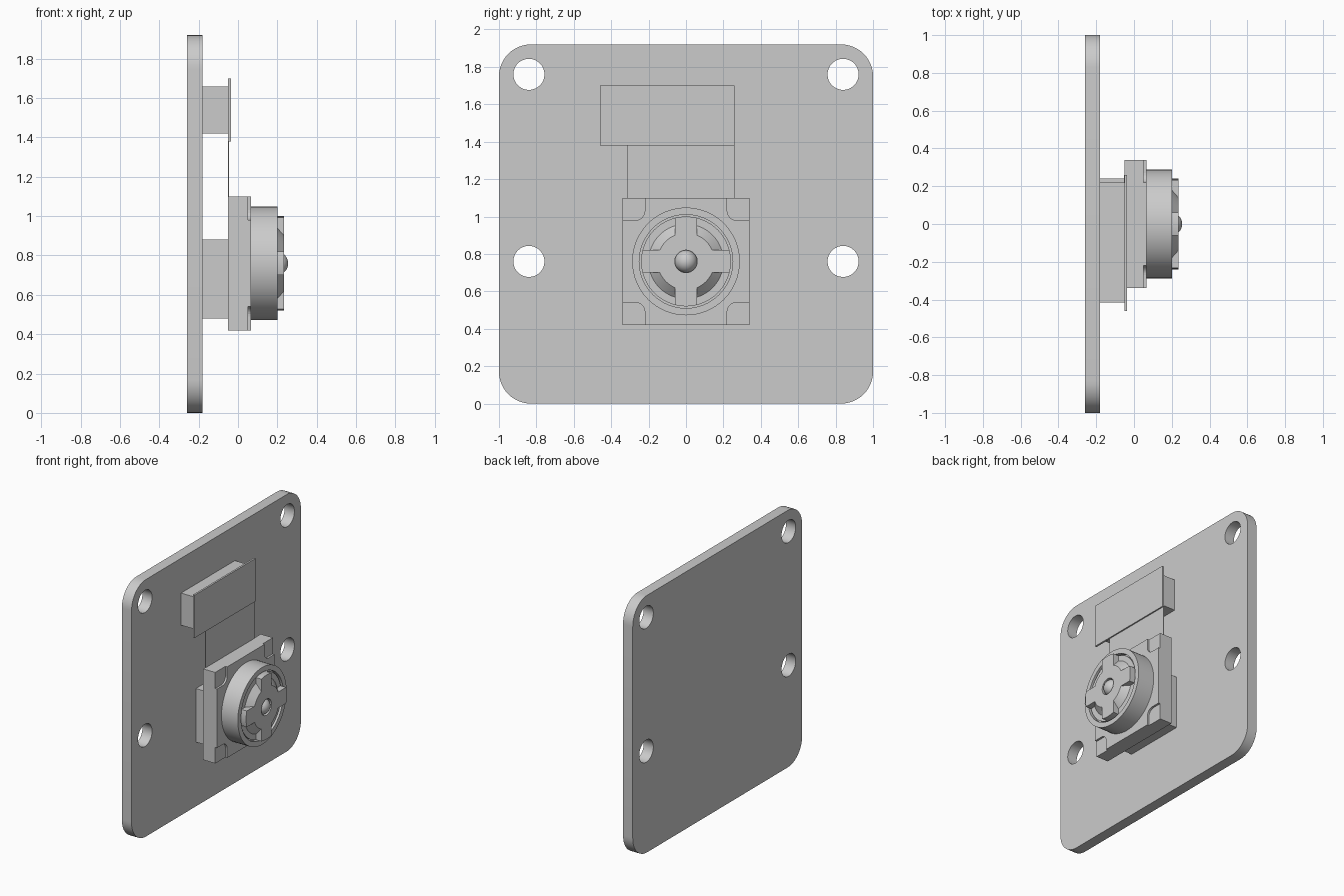
import bpy, bmesh, math
from mathutils import Matrix

cube = bpy.data.objects.get("Cube")
if cube:
    bpy.data.objects.remove(cube, do_unlink=True)

grey = bpy.data.materials.new("light grey")
grey.use_nodes = True
COLOUR = (0.6, 0.6, 0.6, 1)
grey.diffuse_color = COLOUR
grey.node_tree.nodes["Principled BSDF"].inputs["Base Color"].default_value = COLOUR

AXIS_Z = 0.76  # height of the lens axis


def finish(name, bm, smooth=False):
    bmesh.ops.recalc_face_normals(bm, faces=bm.faces)
    mesh = bpy.data.meshes.new(name)
    bm.to_mesh(mesh)
    bm.free()
    mesh.materials.append(grey)
    obj = bpy.data.objects.new(name, mesh)
    bpy.context.collection.objects.link(obj)
    if smooth:
        bpy.ops.object.select_all(action="DESELECT")
        obj.select_set(True)
        bpy.context.view_layer.objects.active = obj
        bpy.ops.object.shade_smooth_by_angle(angle=math.radians(30))
    return obj


def arc(cy, cz, r, start, end, steps=10):
    angles = [math.radians(start + (end - start) * i / steps) for i in range(steps + 1)]
    return [(cy + r * math.cos(a), cz + r * math.sin(a)) for a in angles]


def slab(name, outline, x0, x1, smooth=False):
    """Extrude a (y, z) outline along x."""
    bm = bmesh.new()
    face = bm.faces.new([bm.verts.new((x0, y, z)) for y, z in outline])
    new = bmesh.ops.extrude_face_region(bm, geom=[face])["geom"]
    verts = [v for v in new if isinstance(v, bmesh.types.BMVert)]
    bmesh.ops.translate(bm, verts=verts, vec=(x1 - x0, 0, 0))
    return finish(name, bm, smooth)


def box(name, x, y, z):
    return slab(name, [(y[0], z[0]), (y[1], z[0]), (y[1], z[1]), (y[0], z[1])], *x)


def lathe(name, profile, steps=64):
    """Spin an (x, radius) profile about the lens axis."""
    bm = bmesh.new()
    verts = [bm.verts.new((x, r, AXIS_Z)) for x, r in profile]
    edges = [bm.edges.new(pair) for pair in zip(verts, verts[1:])]
    bmesh.ops.spin(bm, geom=verts + edges, cent=(0, 0, AXIS_Z), axis=(1, 0, 0),
                   angle=2 * math.pi, steps=steps)
    bmesh.ops.remove_doubles(bm, verts=bm.verts, dist=0.0005)
    return finish(name, bm, True)


def turned(points, quarter):
    """Turn (y, z) points about the origin by quarter turns."""
    for _ in range(quarter):
        points = [(-z, y) for y, z in points]
    return points


# Circuit board with rounded corners and four mounting holes
R = 0.17
outline = []
for cy, cz, start in ((1 - R, 1.92 - R, 0), (R - 1, 1.92 - R, 90), (R - 1, R, 180), (1 - R, R, 270)):
    outline += arc(cy, cz, R, start, start + 90, 12)
board = slab("circuit_board", outline, -0.26, -0.18)

bm = bmesh.new()
for y in (-0.84, 0.84):
    for z in (0.76, 1.76):
        place = Matrix.Translation((-0.22, y, z)) @ Matrix.Rotation(math.pi / 2, 4, "Y")
        bmesh.ops.create_cone(bm, cap_ends=True, segments=48, radius1=0.083, radius2=0.083,
                              depth=0.3, matrix=place)
cutter = finish("hole_cutter", bm)
cutter.hide_render = True
cutter.hide_viewport = True
cut = board.modifiers.new("mounting holes", "BOOLEAN")
cut.operation = "DIFFERENCE"
cut.solver = "EXACT"
cut.object = cutter
bpy.context.view_layer.objects.active = board
board.select_set(True)
bpy.ops.object.modifier_apply(modifier=cut.name)
bpy.data.objects.remove(cutter, do_unlink=True)
bpy.ops.object.shade_smooth_by_angle(angle=math.radians(30))

# Connector, its stiffener plate, the flat cable and the mounting pad
box("connector", (-0.18, -0.05), (-0.415, 0.22), (1.42, 1.66))
box("connector_plate", (-0.05, -0.036), (-0.46, 0.26), (1.38, 1.70))
box("flat_cable", (-0.052, -0.046), (-0.315, 0.26), (1.08, 1.39))
box("mounting_pad", (-0.18, -0.05), (-0.24, 0.24), (0.48, 0.88))

# Sensor housing: square base with a face layer notched at the corners
H, N, F = 0.34, 0.22, 0.05
box("housing_base", (-0.05, 0.05), (-H, H), (AXIS_Z - H, AXIS_Z + H))
outline = []
for q in range(4):
    corner = [(H, N)] + arc(N + F, N + F, F, 270, 180, 6) + [(N, H)]
    outline += turned(corner, q)
slab("housing_face", [(y, z + AXIS_Z) for y, z in outline], 0.05, 0.065)

# Lens barrel with a narrow gap around the lens holder
lathe("lens_barrel", [(0.06, 0), (0.06, 0.288), (0.2, 0.288), (0.2, 0.25), (0.17, 0.25), (0.17, 0)])

# Lens holder: central cone with an aperture, plus four raised arms
lathe("lens_holder", [(0.165, 0), (0.165, 0.24), (0.19, 0.24), (0.19, 0.2), (0.235, 0.152),
                      (0.235, 0.06), (0.195, 0.06), (0.195, 0)])
half = math.degrees(math.asin(0.06 / 0.24))
arm = [(0.13, -0.06)] + arc(0, 0, 0.24, -half, half) + [(0.13, 0.06)]
for q, side in enumerate(("left", "top", "right", "bottom")):
    slab("holder_arm_" + side, [(y, z + AXIS_Z) for y, z in turned(arm, q)], 0.18, 0.235, True)

# Glass lens bulging out of the aperture
bm = bmesh.new()
bmesh.ops.create_uvsphere(bm, u_segments=32, v_segments=16, radius=0.06,
                          matrix=Matrix.Translation((0.195, 0, AXIS_Z)))
finish("lens", bm, True)
